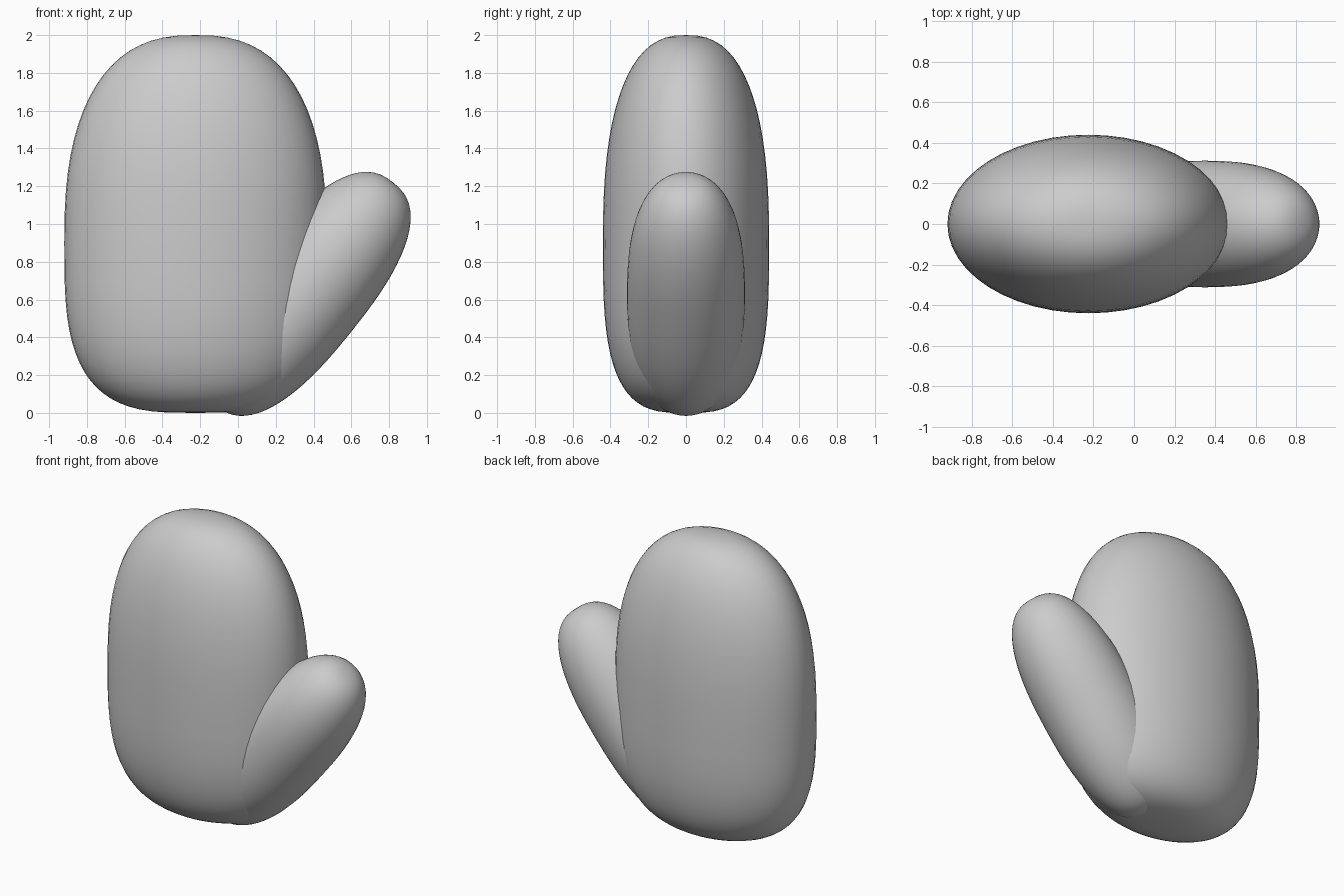
import bpy
import bmesh
from math import sin, cos, pi, radians

cube = bpy.data.objects.get("Cube")
if cube:
    bpy.data.objects.remove(cube, do_unlink=True)

# Plain grey wool
grey = bpy.data.materials.new("soft grey")
grey.use_nodes = True
colour = (0.6, 0.6, 0.6, 1)
grey.diffuse_color = colour
grey.node_tree.nodes["Principled BSDF"].inputs["Base Color"].default_value = colour


def pillow(name, centre, radii, low, high, low_power, high_power, tilt=0, rings=36, sides=48):
    """Rounded upright form: elliptical rings under a squarish rounded profile."""
    bm = bmesh.new()
    levels = []
    for i in range(1, rings):
        a = pi * i / rings - pi / 2
        reach, power = (high, high_power) if a > 0 else (low, low_power)
        z = reach * abs(sin(a)) ** (2 / power) * (1 if a > 0 else -1)
        r = cos(a) ** (2 / power)
        levels.append([bm.verts.new((radii[0] * r * cos(2 * pi * k / sides),
                                     radii[1] * r * sin(2 * pi * k / sides), z))
                       for k in range(sides)])
    for lower, upper in zip(levels, levels[1:]):
        for k in range(sides):
            n = (k + 1) % sides
            bm.faces.new((lower[k], lower[n], upper[n], upper[k]))
    # Close both ends with fans
    for ring, z in ((levels[0][::-1], -low), (levels[-1], high)):
        pole = bm.verts.new((0, 0, z))
        for k in range(sides):
            bm.faces.new((ring[k], ring[(k + 1) % sides], pole))
    for face in bm.faces:
        face.smooth = True
    mesh = bpy.data.meshes.new(name)
    bm.to_mesh(mesh)
    bm.free()
    mesh.materials.append(grey)
    obj = bpy.data.objects.new(name, mesh)
    obj.location = centre
    obj.rotation_euler.y = radians(tilt)
    bpy.context.collection.objects.link(obj)
    return obj


# Broad hand part, flatter at the cuff end than at the fingertips
pillow("mitten_body", (-0.225, 0, 0.9), (0.695, 0.44), 0.9, 1.1, 3.2, 2.5)

# Thumb leaning outward, sunk into the side of the hand
pillow("mitten_thumb", (0.35, 0, 0.63), (0.32, 0.312), 0.755, 0.755, 2.5, 2.5, tilt=38.7)
